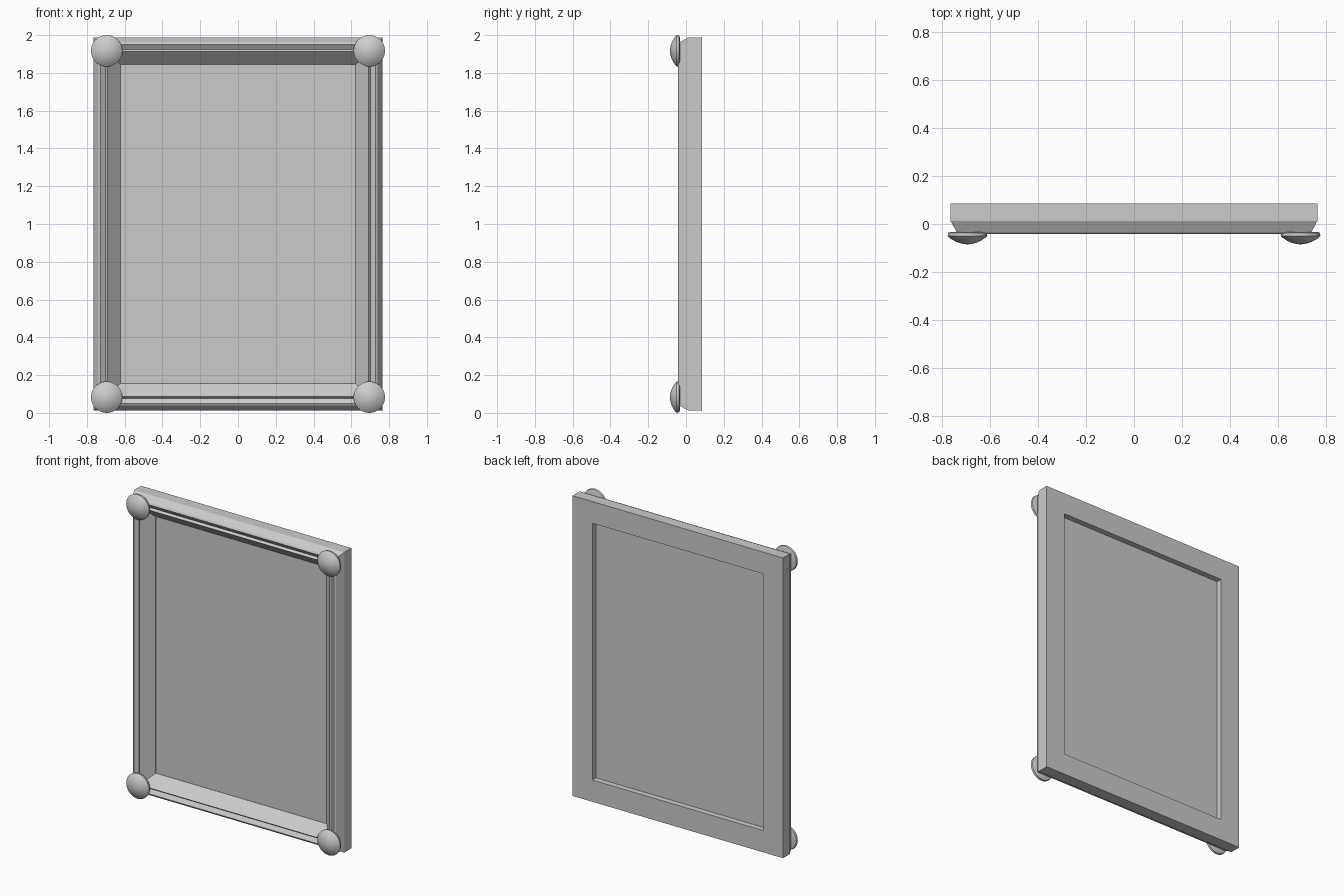
import bpy, bmesh, math

if "Cube" in bpy.data.objects:
    bpy.data.objects.remove(bpy.data.objects["Cube"])

HALF_W, Z0, Z1 = 0.765, 0.013, 1.987   # outer edges of the frame
INSET = 0.070                          # corner boss centre from outer edge


def make_object(name, bm):
    bmesh.ops.recalc_face_normals(bm, faces=bm.faces)
    mesh = bpy.data.meshes.new(name)
    bm.to_mesh(mesh)
    bm.free()
    obj = bpy.data.objects.new(name, mesh)
    bpy.context.collection.objects.link(obj)
    return obj


# Mitred frame moulding: (inset from outer edge, y) profile swept round the rectangle
profile = [(0, 0.085), (0, 0.012), (0.026, -0.036), (0.037, -0.042),
           (0.063, -0.024), (0.074, -0.038), (0.143, 0.033), (0.143, 0.085)]
bm = bmesh.new()
rings = []
for d, y in profile:
    w, lo, hi = HALF_W - d, Z0 + d, Z1 - d
    rings.append([bm.verts.new((x, y, z))
                  for x, z in ((-w, lo), (w, lo), (w, hi), (-w, hi))])
for i, a in enumerate(rings):
    b = rings[(i + 1) % len(rings)]
    for k in range(4):
        n = (k + 1) % 4
        bm.faces.new((a[k], a[n], b[n], b[k]))
make_object("frame_moulding", bm)

# Thin panel set into the frame
bm = bmesh.new()
bmesh.ops.create_cube(bm, size=1)
panel = make_object("panel", bm)
panel.scale = (2 * (HALF_W - 0.142), 0.013, Z1 - Z0 - 2 * 0.142)
panel.location = (0, 0.0405, (Z0 + Z1) / 2)

# Domed corner bosses: (radius, y) profile turned about the y axis
dome = [(0, -0.033), (0.073, -0.033), (0.081, -0.037), (0.083, -0.050),
        (0.070, -0.061), (0.053, -0.0715), (0.035, -0.079), (0.017, -0.0835), (0, -0.085)]
bm = bmesh.new()
verts = [bm.verts.new((r, y, 0)) for r, y in dome]
edges = [bm.edges.new(pair) for pair in zip(verts, verts[1:])]
bmesh.ops.spin(bm, geom=verts + edges, cent=(0, 0, 0), axis=(0, 1, 0),
               angle=2 * math.pi, steps=40)
bmesh.ops.remove_doubles(bm, verts=bm.verts, dist=1e-5)
boss = make_object("corner_boss", bm)
bpy.context.view_layer.objects.active = boss
boss.select_set(True)
bpy.ops.object.shade_smooth_by_angle(angle=math.radians(40))

corners = [(sx * (HALF_W - INSET), 0, z)
           for sx in (-1, 1) for z in (Z0 + INSET, Z1 - INSET)]
boss.location = corners[0]
for loc in corners[1:]:
    copy = boss.copy()
    copy.location = loc
    bpy.context.collection.objects.link(copy)
